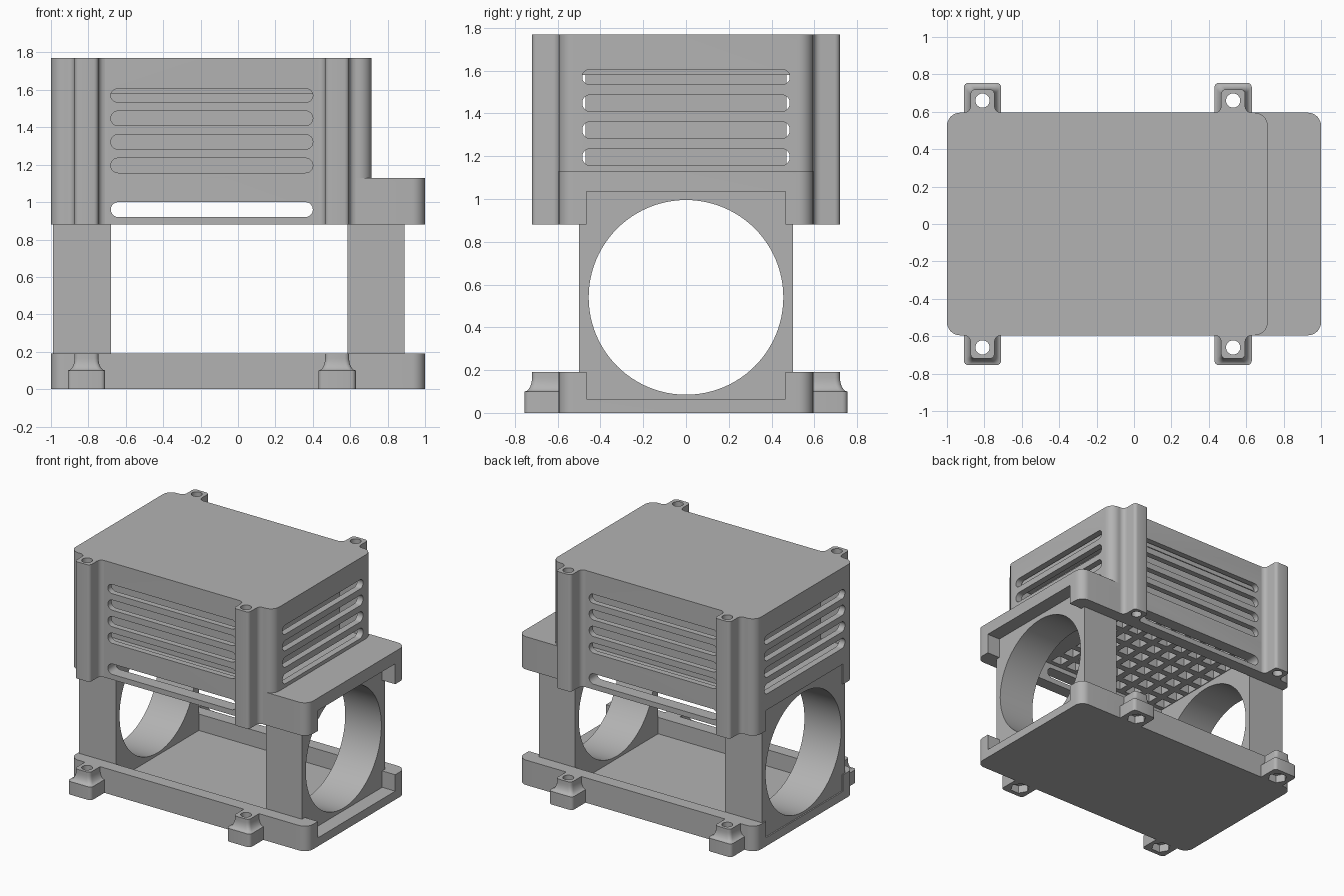
import bpy, bmesh
from math import sin, cos, pi

if "Cube" in bpy.data.objects:
    bpy.data.objects.remove(bpy.data.objects["Cube"], do_unlink=True)

GREY = (0.45, 0.45, 0.45, 1)
mat = bpy.data.materials.new("plain grey")
mat.use_nodes = True
mat.diffuse_color = GREY
mat.node_tree.nodes["Principled BSDF"].inputs["Base Color"].default_value = GREY

LUG_X = (-0.81, 0.53)
BODY_Y = 0.595
AXES = {"z": lambda a, b, c: (a, b, c),
        "y": lambda a, b, c: (a, c, b),
        "x": lambda a, b, c: (c, a, b)}


def finish(name, bm):
    bmesh.ops.recalc_face_normals(bm, faces=bm.faces)
    mesh = bpy.data.meshes.new(name)
    bm.to_mesh(mesh)
    bm.free()
    mesh.materials.append(mat)
    obj = bpy.data.objects.new(name, mesh)
    bpy.context.collection.objects.link(obj)
    return obj


def loft(name, rings, axis="z"):
    """Skin a stack of (outline, height) rings and cap both ends."""
    bm = bmesh.new()
    loops = [[bm.verts.new(AXES[axis](a, b, h)) for a, b in pts] for pts, h in rings]
    n = len(loops[0])
    for low, high in zip(loops, loops[1:]):
        for i in range(n):
            j = (i + 1) % n
            bm.faces.new((low[i], low[j], high[j], high[i]))
    bm.faces.new(loops[0])
    bm.faces.new(loops[-1])
    return finish(name, bm)


def prism(name, outline, lo, hi, axis="z"):
    return loft(name, [(outline, lo), (outline, hi)], axis)


def rect(a0, a1, b0, b1, r=0.0):
    if r == 0:
        return [(a0, b0), (a1, b0), (a1, b1), (a0, b1)]
    corners = ((a1 - r, b1 - r), (a0 + r, b1 - r), (a0 + r, b0 + r), (a1 - r, b0 + r))
    return [(ca + r * cos((q + k / 8) * pi / 2), cb + r * sin((q + k / 8) * pi / 2))
            for q, (ca, cb) in enumerate(corners) for k in range(9)]


def circle(a, b, r, n=24):
    return [(a + r * cos(2 * pi * k / n), b + r * sin(2 * pi * k / n)) for k in range(n)]


def boolean(obj, tools, operation="DIFFERENCE"):
    for tool in tools:
        mod = obj.modifiers.new("shape", "BOOLEAN")
        mod.operation, mod.solver, mod.object = operation, "EXACT", tool
        bpy.context.view_layer.objects.active = obj
        bpy.ops.object.modifier_apply(modifier=mod.name)
        bpy.data.objects.remove(tool, do_unlink=True)


def box(lo, hi):
    return prism("cutter", rect(lo[0], hi[0], lo[1], hi[1]), lo[2], hi[2])


def lug_outline(x, side, half, reach, flare=0.0):
    """Half-buried lug seen from above, with an optional concave root."""
    right = [(half, 0.5)]
    if flare:
        right = [(half + flare, 0.5)]
        right += [(half + flare * (1 - sin(t * pi / 8)), BODY_Y + flare * (1 - cos(t * pi / 8)))
                  for t in range(5)]
    r = 0.025
    right += [(half - r * (1 - cos(t * pi / 8)), reach - r * (1 - sin(t * pi / 8)))
              for t in range(5)]
    outline = right + [(-a, b) for a, b in reversed(right)]
    return [(x + a, side * b) for a, b in outline]


LUGS = [(x, s) for x in LUG_X for s in (-1, 1)]


def screw_holes(z0, z1):
    return [prism("cutter", circle(x, s * 0.66, 0.038), z0, z1) for x, s in LUGS]


# Base tray with open ends
tray = prism("base_tray", rect(-1, 1, -BODY_Y, BODY_Y, 0.07), 0, 0.19)
boolean(tray, [box((-0.99, -0.5, 0.065), (0.89, 0.5, 0.5)),
               box((-1.1, -0.465, 0.065), (1.1, 0.465, 0.5))])

# Flared feet on the tray, with hexagonal nut pockets
feet = []
for x, s in LUGS:
    rings = [(lug_outline(x, s, 0.1, 0.755), 0), (lug_outline(x, s, 0.1, 0.755), 0.1)]
    for k in range(1, 7):
        f = 1 - sin(k / 6 * pi / 2)
        rings.append((lug_outline(x, s, 0.064 + 0.036 * f, 0.72 + 0.035 * f),
                      0.1 + 0.065 * (1 - cos(k / 6 * pi / 2))))
    rings.append((lug_outline(x, s, 0.064, 0.72), 0.19))
    foot = loft("foot", rings)
    boolean(foot, [box((x - 0.2, min(s * 0.4, s * 0.55), -0.1),
                       (x + 0.2, max(s * 0.4, s * 0.55), 0.3))])
    feet.append(foot)
boolean(tray, feet, "UNION")
boolean(tray, screw_holes(-0.1, 0.4))
boolean(tray, [prism("cutter", circle(x, s * 0.66, 0.07, 6), -0.1, 0.06) for x, s in LUGS])

# Two thick end panels with a large round opening
for name, x0, x1 in (("right_ring_panel", -0.99, -0.68), ("left_ring_panel", 0.585, 0.89)):
    panel = prism(name, rect(-0.5, 0.5, 0.065, 1.035), x0, x1, "x")
    boolean(panel, [prism("cutter", circle(0, 0.54, 0.455, 96), x0 - 0.1, x1 + 0.1, "x")])

# Deck: an upside-down tray with a vent grid and a low slot
deck = prism("deck", rect(-1, 1, -BODY_Y, BODY_Y, 0.07), 0.88, 1.13)
boolean(deck, [box((-0.99, -0.5, 0.5), (0.89, 0.5, 1.035)),
               box((-1.1, -0.465, 0.5), (1.1, 0.465, 1.035)),
               prism("cutter", rect(-0.68, 0.4, 0.92, 1.0, 0.0399), -1, 1, "y")])
grid = bmesh.new()
for i in range(8):
    for j in range(7):
        cell = bmesh.ops.create_cube(grid, size=0.09)["verts"]
        bmesh.ops.scale(grid, vec=(1, 1, 4), verts=cell)
        bmesh.ops.translate(grid, vec=(-0.63 + 0.14 * i, 0.14 * (j - 3), 1.08), verts=cell)
boolean(deck, [finish("cutter", grid)])

# Slotted cover
cover = prism("cover", rect(-1, 0.715, -BODY_Y, BODY_Y, 0.07), 1.13, 1.77)
boolean(cover, [box((-0.95, -0.55, 1.0), (0.665, 0.55, 1.67))])
for k in range(4):
    z = 1.157 + 0.126 * k
    top = min(z + 0.078, 1.605)
    r = (top - z) / 2 - 0.001
    boolean(cover, [prism("cutter", rect(-0.68, 0.4, z, top, r), -1, 1, "y"),
                    prism("cutter", rect(-0.485, 0.485, z, top, r), -1.2, 1, "x")])

# Screw columns running the full height of cover and deck
for x, s in LUGS:
    side = ("left" if x > 0 else "right") + ("_back" if s > 0 else "_front")
    column = prism(side + "_column", lug_outline(x, s, 0.064, 0.72, 0.035), 0.88, 1.77)
    boolean(column, [box((x - 0.2, min(s * 0.4, s * 0.57), 0.8),
                         (x + 0.2, max(s * 0.4, s * 0.57), 1.9)),
                     prism("cutter", circle(x, s * 0.66, 0.038), 0.8, 1.9)])

# Inner case on the deck, and the lip under the lid
prism("inner_case", rect(-0.81, 0.53, -0.47, 0.47), 1.13, 1.58)
prism("lid_lip", rect(-0.94, 0.655, -0.54, 0.54), 1.58, 1.67)

# Smooth the curved surfaces, keep edges crisp
for obj in bpy.context.scene.objects:
    obj.select_set(obj.type == "MESH")
bpy.ops.object.shade_smooth_by_angle(angle=pi / 6)
